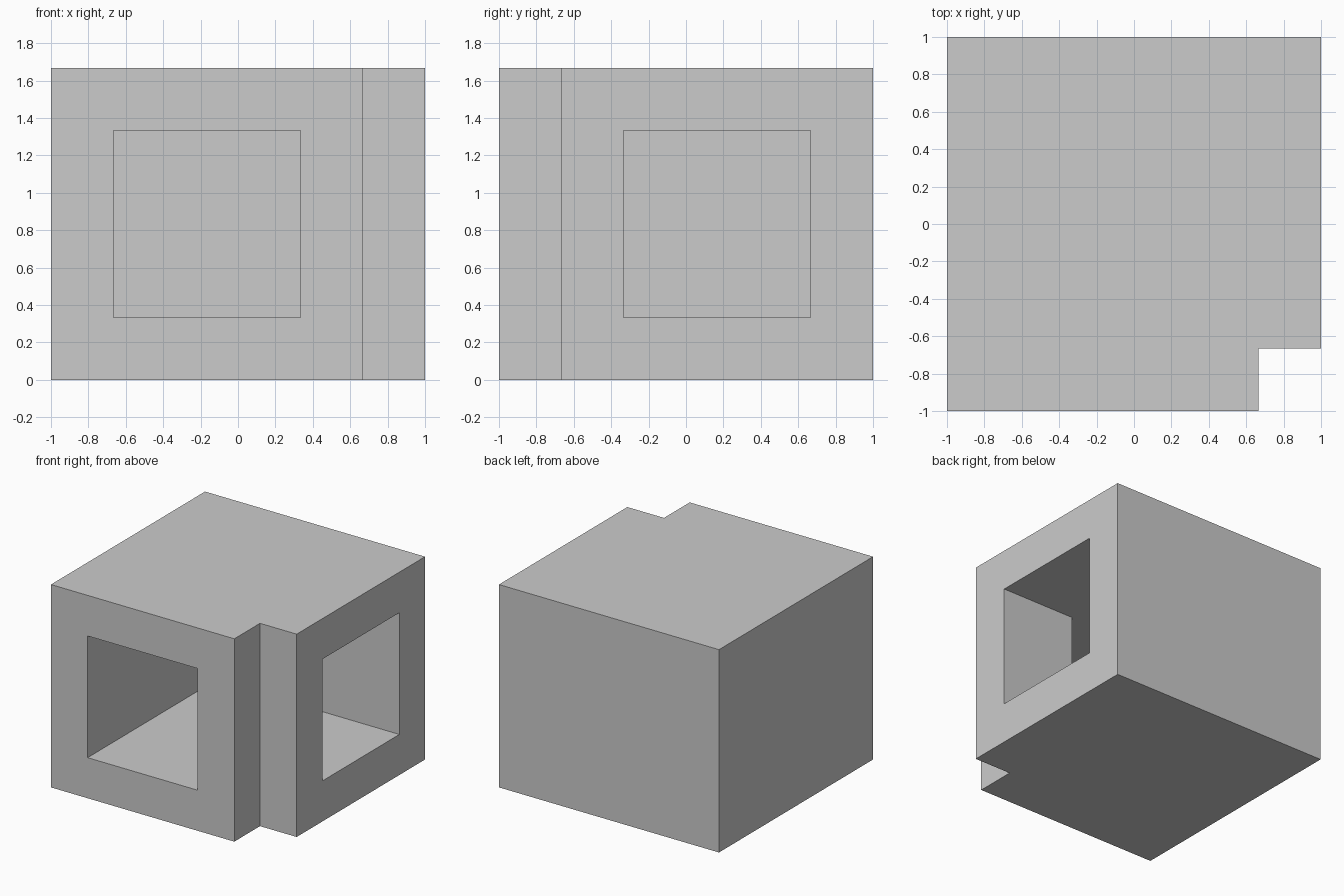
import bpy
import bmesh

if "Cube" in bpy.data.objects:
    bpy.data.objects.remove(bpy.data.objects["Cube"])

U = 1 / 3  # the model sits on a grid of thirds


def prism(name, plan, z0, z1):
    """Extrude a counter-clockwise plan outline (in grid units) from z0 to z1."""
    bm = bmesh.new()
    base = bm.faces.new([bm.verts.new((x * U, y * U, z0 * U)) for x, y in plan])
    top = bmesh.ops.extrude_face_region(bm, geom=[base])["geom"]
    verts = [g for g in top if isinstance(g, bmesh.types.BMVert)]
    bmesh.ops.translate(bm, verts=verts, vec=(0, 0, (z1 - z0) * U))
    bmesh.ops.recalc_face_normals(bm, faces=bm.faces)
    mesh = bpy.data.meshes.new(name)
    bm.to_mesh(mesh)
    bm.free()
    obj = bpy.data.objects.new(name, mesh)
    bpy.context.collection.objects.link(obj)
    return obj


# Block with a notched front right corner
block = prism("hollow_block",
              [(-3, -3), (2, -3), (2, -2), (3, -2), (3, 3), (-3, 3)], 0, 5)

# L-shaped passage joining the front and right openings
cutter = prism("passage_cutter",
               [(-2, -4), (1, -4), (1, -1), (4, -1), (4, 2), (-2, 2)], 1, 4)
cutter.hide_render = True

cut = block.modifiers.new("passage", 'BOOLEAN')
cut.operation = 'DIFFERENCE'
cut.solver = 'EXACT'
cut.object = cutter

# Bake the cut and drop the helper
bpy.context.view_layer.objects.active = block
block.select_set(True)
bpy.ops.object.modifier_apply(modifier=cut.name)
bpy.data.objects.remove(cutter)
